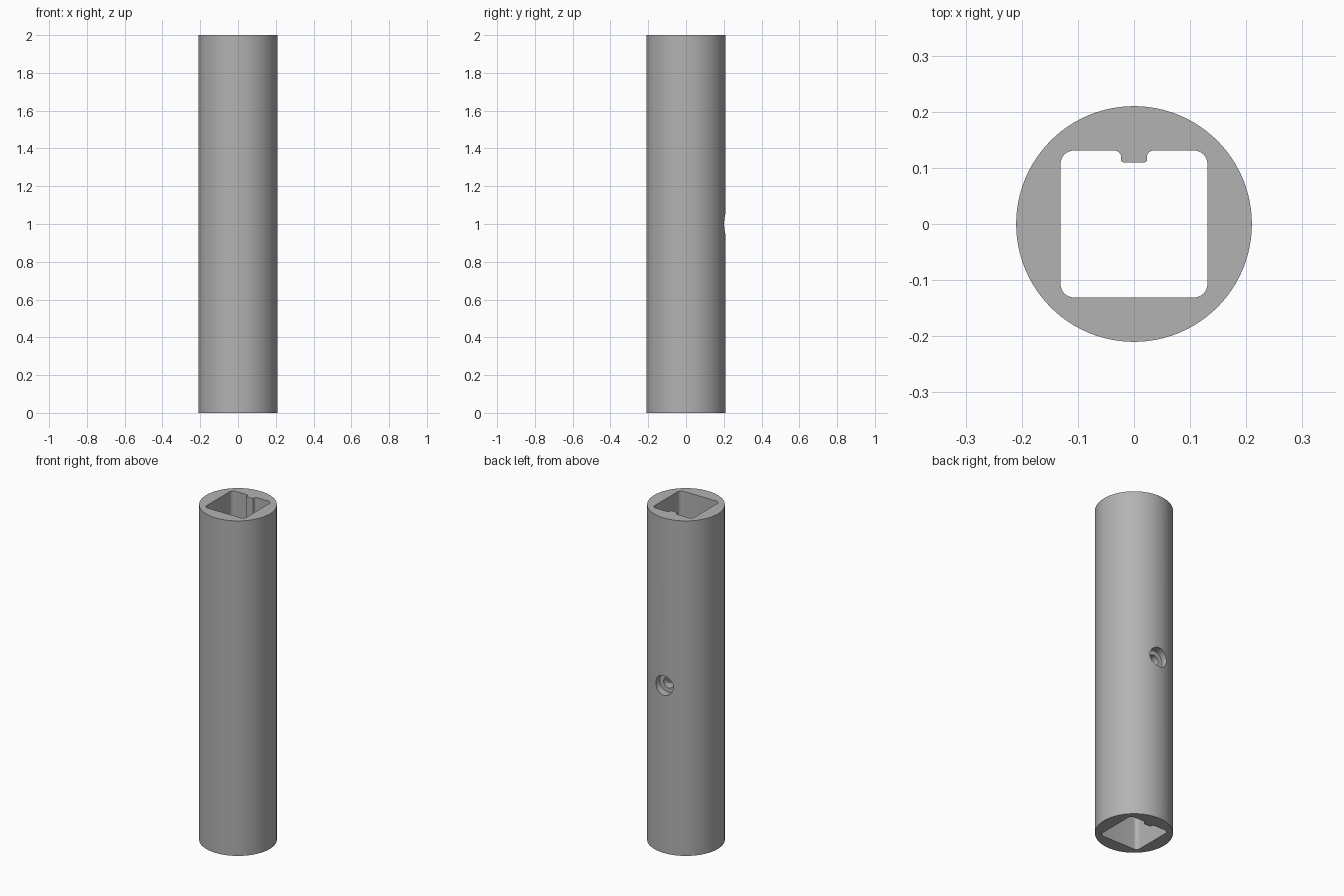
import bpy
import bmesh
from math import sin, cos, pi
from mathutils import Vector, Matrix

if "Cube" in bpy.data.objects:
    bpy.data.objects.remove(bpy.data.objects["Cube"])

HEIGHT = 2.0
RADIUS = 0.21
BORE = 0.131        # half width of the square bore
KEY_W = 0.023       # half width of the guide key
KEY_Y = 0.11        # inner face of the guide key

steel = bpy.data.materials.new("steel grey")
steel.use_nodes = True
GREY = (0.45, 0.45, 0.45, 1)
steel.diffuse_color = GREY
steel.node_tree.nodes["Principled BSDF"].inputs["Base Color"].default_value = GREY


def make_object(name, bm):
    bmesh.ops.recalc_face_normals(bm, faces=bm.faces)
    mesh = bpy.data.meshes.new(name)
    bm.to_mesh(mesh)
    bm.free()
    mesh.materials.append(steel)
    obj = bpy.data.objects.new(name, mesh)
    bpy.context.collection.objects.link(obj)
    return obj


def rounded(corners, steps=6):
    """Outline through (x, y, fillet radius) corners, all of them right angles."""
    points = []
    for i, (x, y, r) in enumerate(corners):
        p = Vector((x, y))
        a = (Vector(corners[i - 1][:2]) - p).normalized()
        b = (Vector(corners[(i + 1) % len(corners)][:2]) - p).normalized()
        centre = p + (a + b) * r
        for k in range(steps + 1):
            t = k / steps * pi / 2
            points.append(centre - b * r * cos(t) - a * r * sin(t))
    return points


def prism(name, outline, z0, z1):
    bm = bmesh.new()
    face = bm.faces.new([bm.verts.new((p.x, p.y, z0)) for p in outline])
    top = bmesh.ops.extrude_face_region(bm, geom=[face])["geom"]
    bmesh.ops.translate(bm, vec=(0, 0, z1 - z0),
                        verts=[v for v in top if isinstance(v, bmesh.types.BMVert)])
    return make_object(name, bm)


def lathe_y(name, profile, segments=48):
    """Solid of rings (radius, y) around the y axis at mid height."""
    bm = bmesh.new()
    rings = [[bm.verts.new((r * cos(2 * pi * k / segments), y,
                            HEIGHT / 2 + r * sin(2 * pi * k / segments)))
              for k in range(segments)] for r, y in profile]
    for a, b in zip(rings, rings[1:]):
        for k in range(segments):
            n = (k + 1) % segments
            bm.faces.new((a[k], a[n], b[n], b[k]))
    bm.faces.new(rings[0])
    bm.faces.new(rings[-1])
    return make_object(name, bm)


def cut(target, cutter):
    mod = target.modifiers.new("cut", 'BOOLEAN')
    mod.operation = 'DIFFERENCE'
    mod.solver = 'EXACT'
    mod.object = cutter
    bpy.context.view_layer.objects.active = target
    bpy.ops.object.modifier_apply(modifier=mod.name)
    bpy.data.objects.remove(cutter)


# round outer body
bm = bmesh.new()
bmesh.ops.create_cone(bm, cap_ends=True, segments=128, radius1=RADIUS, radius2=RADIUS,
                      depth=HEIGHT, matrix=Matrix.Translation((0, 0, HEIGHT / 2)))
tube = make_object("tube_body", bm)

# square bore with a guide key along its back wall
outline = rounded([(-BORE, -BORE, 0.024), (BORE, -BORE, 0.024), (BORE, BORE, 0.024),
                   (KEY_W, BORE, 0.012), (KEY_W, KEY_Y, 0.004),
                   (-KEY_W, KEY_Y, 0.004), (-KEY_W, BORE, 0.012), (-BORE, BORE, 0.024)])
cut(tube, prism("bore_cutter", outline, -0.1, HEIGHT + 0.1))

# stepped screw hole through the back wall
cut(tube, lathe_y("screw_hole_cutter",
                  [(0.032, 0.05), (0.032, 0.165), (0.058, 0.165), (0.058, 0.3)]))

bpy.ops.object.select_all(action='DESELECT')
tube.select_set(True)
bpy.context.view_layer.objects.active = tube
bpy.ops.object.shade_smooth_by_angle(angle=pi / 6)
